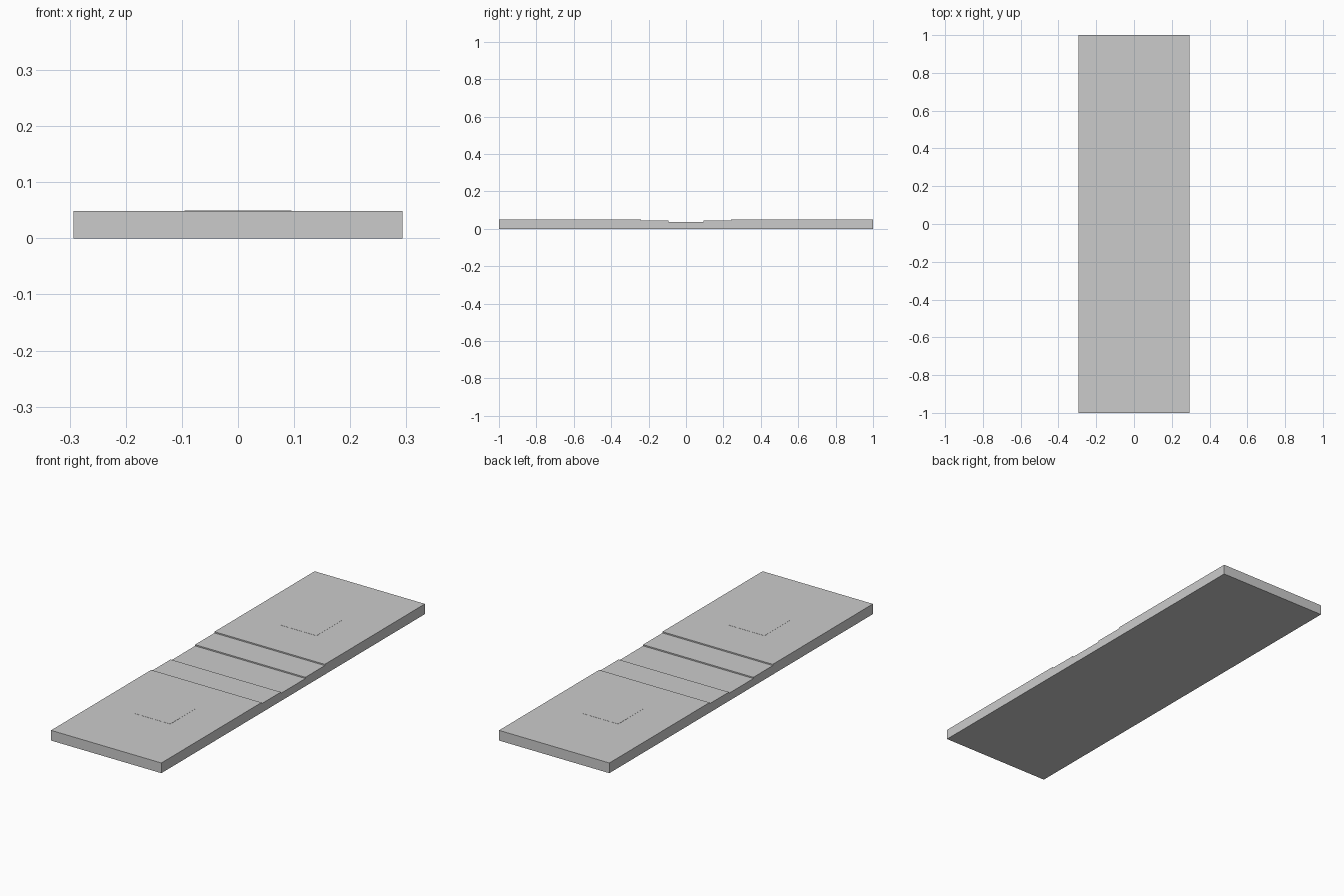
import bpy, bmesh

if "Cube" in bpy.data.objects:
    bpy.data.objects.remove(bpy.data.objects["Cube"])

HALF_W = 0.293
# Stepped side outline of the back half: (y, z)
PROFILE = [(0, 0), (1, 0), (1, 0.049), (0.24, 0.049), (0.24, 0.043),
           (0.093, 0.043), (0.093, 0.037), (0, 0.037)]


def finish(name, bm):
    bmesh.ops.recalc_face_normals(bm, faces=bm.faces)
    mesh = bpy.data.meshes.new(name)
    bm.to_mesh(mesh)
    bm.free()
    obj = bpy.data.objects.new(name, mesh)
    bpy.context.collection.objects.link(obj)


def half_slab(name, side):
    bm = bmesh.new()
    face = bm.faces.new([bm.verts.new((-HALF_W, side * y, z)) for y, z in PROFILE])
    ext = bmesh.ops.extrude_face_region(bm, geom=[face])
    verts = [g for g in ext["geom"] if isinstance(g, bmesh.types.BMVert)]
    bmesh.ops.translate(bm, verts=verts, vec=(2 * HALF_W, 0, 0))
    finish(name, bm)


def inlay(name, side):
    bm = bmesh.new()
    bmesh.ops.create_cube(bm, size=1)
    bmesh.ops.scale(bm, verts=bm.verts, vec=(0.19, 0.19, 0.001))
    bmesh.ops.translate(bm, verts=bm.verts, vec=(0, side * 0.555, 0.0491))
    finish(name, bm)


# Two mirrored slabs meeting at the centre seam, each with a nearly flush square
for label, side in (("front", -1), ("back", 1)):
    half_slab(label + "_slab", side)
    inlay(label + "_square_inlay", side)
